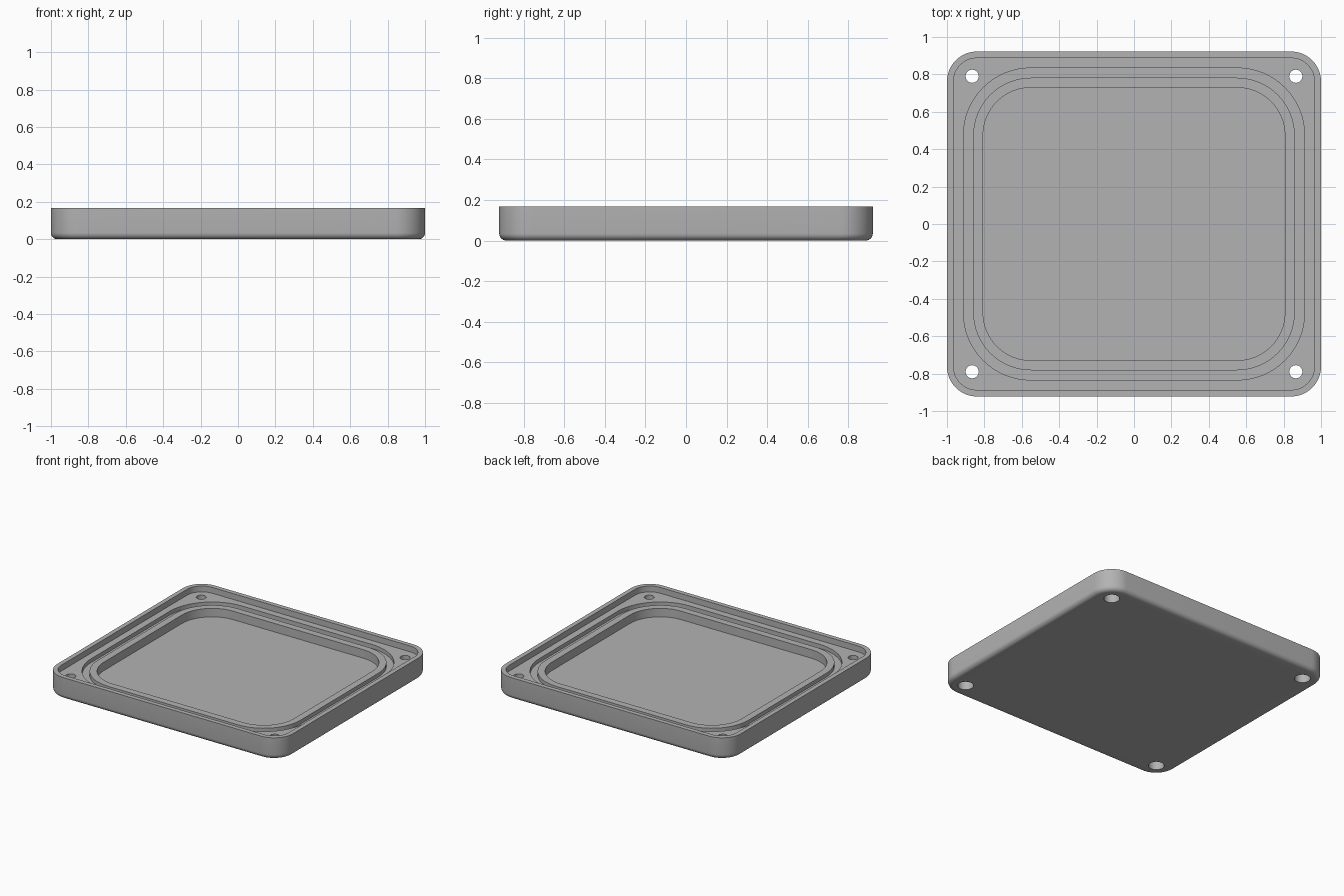
import bpy, bmesh
from math import cos, sin, pi, radians

old = bpy.data.objects.get("Cube")
if old:
    bpy.data.objects.remove(old)

HALF_X, HALF_Y, RADIUS = 1.0, 0.922, 0.16
TOP, SHELF, GROOVE, FLOOR = 0.167, 0.122, 0.092, 0.057
FILLET, STEPS = 0.035, 16

grey = bpy.data.materials.new("plain grey")
grey.use_nodes = True
colour = (0.45, 0.45, 0.45, 1)
grey.diffuse_color = colour
grey.node_tree.nodes["Principled BSDF"].inputs["Base Color"].default_value = colour


def ring(bm, inset, radius, z):
    """Rounded rectangle loop, inset from the outer wall."""
    verts = []
    for quarter, (sx, sy) in enumerate([(1, 1), (-1, 1), (-1, -1), (1, -1)]):
        cx = sx * (HALF_X - inset - radius)
        cy = sy * (HALF_Y - inset - radius)
        for i in range(STEPS + 1):
            a = (quarter + i / STEPS) * pi / 2
            verts.append(bm.verts.new((cx + radius * cos(a), cy + radius * sin(a), z)))
    return verts


def cylinder_cutter(name, x, y, radius, z0, z1):
    bpy.ops.mesh.primitive_cylinder_add(vertices=40, radius=radius, depth=z1 - z0,
                                        location=(x, y, (z0 + z1) / 2))
    cutter = bpy.context.object
    cutter.name = name
    cutter.hide_render = True
    cutter.data.materials.append(grey)
    return cutter


# Cross-section from the underside, up the outer wall, in to the pocket floor
profile = []
for i in range(7):
    a = i / 6 * pi / 2
    inset = FILLET * (1 - sin(a))
    profile.append((inset, RADIUS - inset, FILLET * (1 - cos(a))))
profile += [(0, RADIUS, TOP), (0.035, 0.125, TOP), (0.035, 0.125, SHELF),
            (0.088, 0.36, SHELF), (0.088, 0.36, GROOVE),
            (0.14, 0.31, GROOVE), (0.14, 0.31, SHELF),
            (0.193, 0.255, SHELF), (0.193, 0.255, FLOOR)]

# Lid body
bm = bmesh.new()
loops = [ring(bm, *p) for p in profile]
for low, high in zip(loops, loops[1:]):
    for i in range(len(low)):
        j = (i + 1) % len(low)
        bm.faces.new((low[i], low[j], high[j], high[i]))
bm.faces.new(loops[0][::-1])
bm.faces.new(loops[-1])
bmesh.ops.recalc_face_normals(bm, faces=bm.faces)
mesh = bpy.data.meshes.new("lid_body")
bm.to_mesh(mesh)
bm.free()
lid = bpy.data.objects.new("lid_body", mesh)
bpy.context.collection.objects.link(lid)
mesh.materials.append(grey)

# Corner screw holes, counterbored from below
cutters = []
for x in (-0.865, 0.865):
    for y in (-0.79, 0.79):
        cutters.append(cylinder_cutter("screw_hole_cutter", x, y, 0.035, -0.05, 0.3))
        cutters.append(cylinder_cutter("counterbore_cutter", x, y, 0.055, -0.05, 0.075))

bpy.ops.object.select_all(action="DESELECT")
lid.select_set(True)
bpy.context.view_layer.objects.active = lid
for cutter in cutters:
    mod = lid.modifiers.new("hole", "BOOLEAN")
    mod.operation = "DIFFERENCE"
    mod.solver = "EXACT"
    mod.object = cutter
    bpy.ops.object.modifier_apply(modifier=mod.name)
    bpy.data.objects.remove(cutter)

bpy.ops.object.shade_smooth_by_angle(angle=radians(30))
